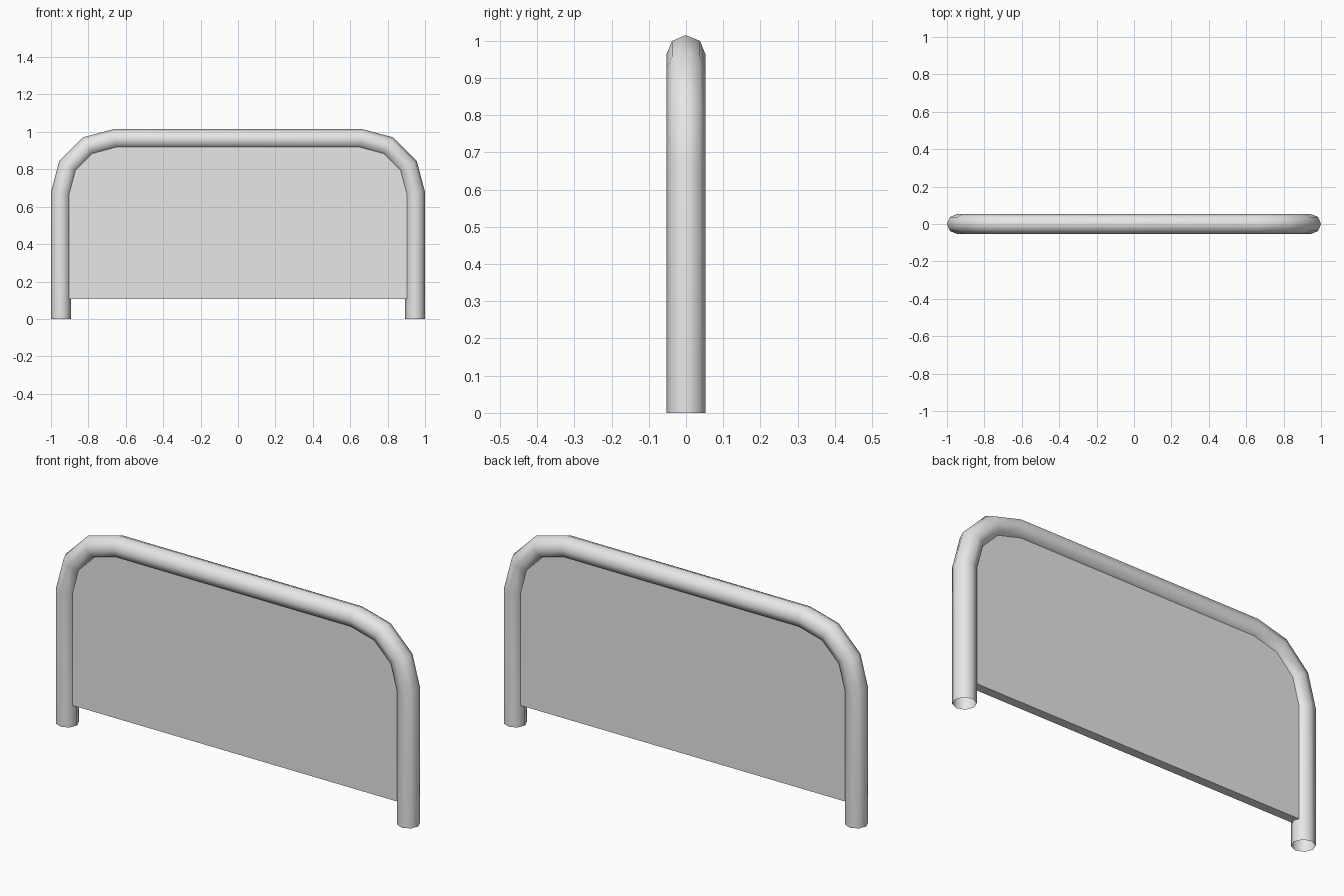
import bpy, bmesh
from math import sin, cos, pi, radians
from mathutils import Vector

cube = bpy.data.objects.get("Cube")
if cube:
    bpy.data.objects.remove(cube, do_unlink=True)

CX, CZ = 0.657, 0.672      # centre of the corner bends
BEND = 0.29                # bend radius of the tube axis
TUBE_R, SIDES = 0.053, 8
PANEL_BOTTOM, PANEL_HALF = 0.107, 0.0225

metal = bpy.data.materials.new("light grey metal")
metal.use_nodes = True
grey = (0.8, 0.8, 0.8, 1)
metal.diffuse_color = grey
metal.node_tree.nodes["Principled BSDF"].inputs["Base Color"].default_value = grey


def arch(radius, bottom):
    """Points (x, z) up one leg, over the top and down the other."""
    half = [(CX + radius, bottom)]
    half += [(CX + radius * cos(radians(a)), CZ + radius * sin(radians(a)))
             for a in (0, 30, 60, 90)]
    points = half + [(-x, z) for x, z in reversed(half)]
    return [Vector((x, 0, z)) for x, z in points]


def add_object(name, bm):
    bmesh.ops.recalc_face_normals(bm, faces=bm.faces)
    mesh = bpy.data.meshes.new(name)
    bm.to_mesh(mesh)
    bm.free()
    mesh.materials.append(metal)
    obj = bpy.data.objects.new(name, mesh)
    bpy.context.collection.objects.link(obj)
    return obj


# Bent tube frame, open at both feet, with mitred rings at the bends
bm = bmesh.new()
path = arch(BEND, 0)
rings = []
for i, p in enumerate(path):
    before = (p - path[i - 1]).normalized() if i else None
    after = (path[i + 1] - p).normalized() if i < len(path) - 1 else None
    tangent = ((before or after) + (after or before)).normalized()
    side = tangent.cross(Vector((0, 1, 0)))
    mitre = 1 / tangent.dot(after or before)
    rings.append([bm.verts.new(p + side * TUBE_R * mitre * cos(2 * pi * k / SIDES)
                               + Vector((0, TUBE_R * sin(2 * pi * k / SIDES), 0)))
                  for k in range(SIDES)])
for a, b in zip(rings, rings[1:]):
    for k in range(SIDES):
        n = (k + 1) % SIDES
        bm.faces.new((a[k], a[n], b[n], b[k])).smooth = True
frame = add_object("tube_frame", bm)
# Outward normals on the open tube
if frame.data.polygons[0].normal.dot(frame.data.polygons[0].center - Vector((path[0].x, 0, 0.3))) < 0:
    frame.data.flip_normals()

# Flat infill panel, its rim buried in the tube
bm = bmesh.new()
face = bm.faces.new([bm.verts.new(p - Vector((0, PANEL_HALF, 0)))
                     for p in arch(BEND - 0.03, PANEL_BOTTOM)])
out = bmesh.ops.extrude_face_region(bm, geom=[face], use_keep_orig=True)
bmesh.ops.translate(bm, vec=(0, 2 * PANEL_HALF, 0),
                    verts=[v for v in out["geom"] if isinstance(v, bmesh.types.BMVert)])
add_object("infill_panel", bm)
